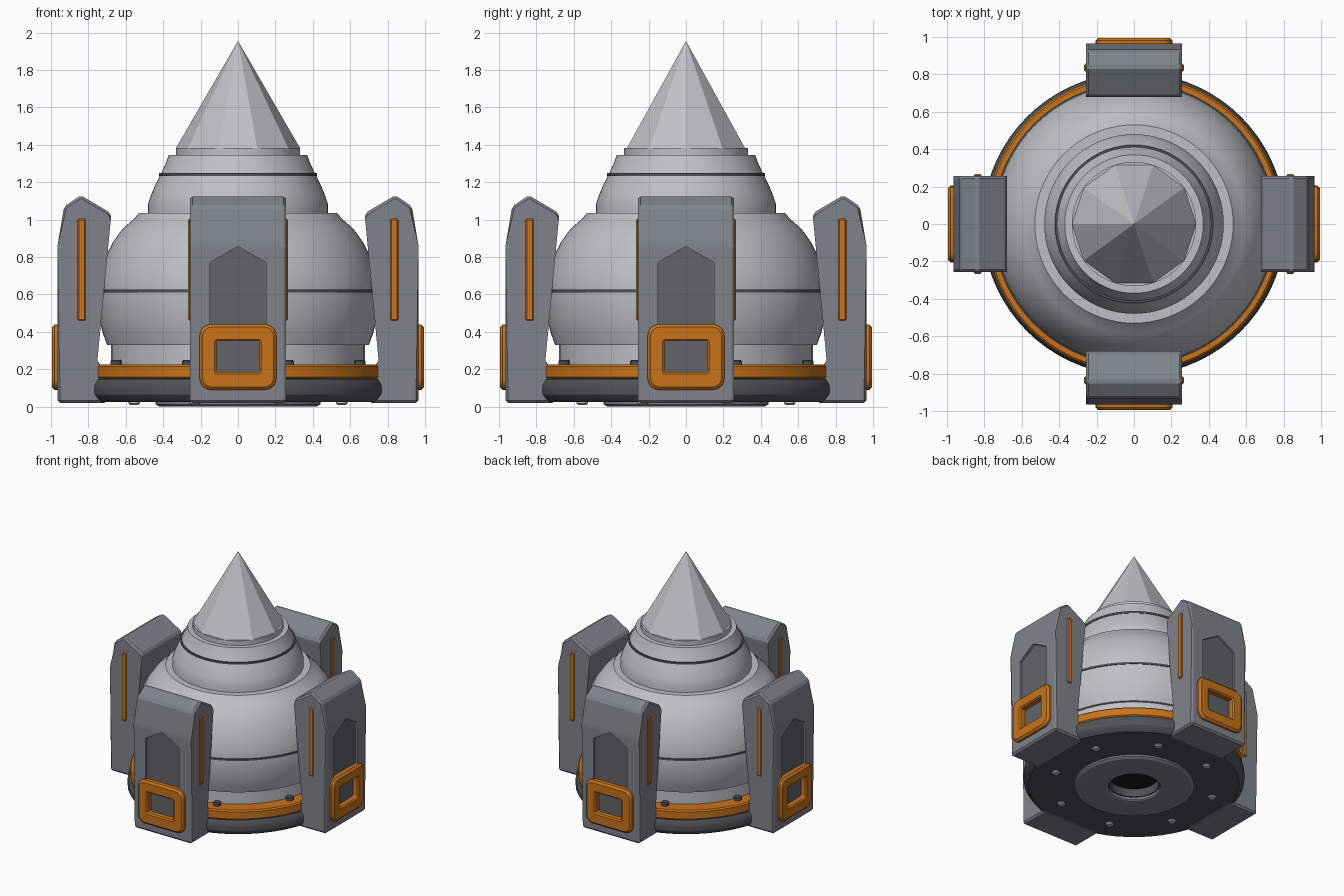
import bpy, bmesh
from math import sin, cos, pi, radians

if "Cube" in bpy.data.objects:
    bpy.data.objects.remove(bpy.data.objects["Cube"])


def material(name, rgb):
    m = bpy.data.materials.new(name)
    m.diffuse_color = (*rgb, 1)
    m.use_nodes = True
    m.node_tree.nodes["Principled BSDF"].inputs["Base Color"].default_value = m.diffuse_color
    return m


ORANGE = material("orange", (0.58, 0.17, 0.01))
LIGHT = material("light_grey", (0.52, 0.53, 0.55))
MID = material("mid_grey", (0.21, 0.23, 0.26))
PANEL = material("panel_grey", (0.12, 0.125, 0.135))
DARK = material("dark_grey", (0.08, 0.083, 0.09))
BLACK = material("black", (0.01, 0.01, 0.01))


def finish(name, bm, mat, smooth=30):
    bmesh.ops.recalc_face_normals(bm, faces=bm.faces)
    me = bpy.data.meshes.new(name)
    bm.to_mesh(me)
    bm.free()
    me.materials.append(mat)
    if smooth:
        me.shade_smooth()
        me.set_sharp_from_angle(angle=radians(smooth))
    ob = bpy.data.objects.new(name, me)
    bpy.context.collection.objects.link(ob)
    return ob


def loft(bm, loops, closed=False):
    """Join equal-length vertex loops with quads."""
    vs = [[bm.verts.new(p) for p in lp] for lp in loops]
    pairs = list(zip(vs, vs[1:])) + ([(vs[-1], vs[0])] if closed else [])
    for a, b in pairs:
        for i in range(len(a)):
            j = (i + 1) % len(a)
            bm.faces.new((a[i], a[j], b[j], b[i]))
    return vs


def lathe(name, profile, mat, seg=72, closed=False, smooth=30, at=(0, 0)):
    """Turn (radius, z) points about a vertical axis; open ends are capped."""
    bm = bmesh.new()
    vs = loft(bm, [[(at[0] + r * cos(2 * pi * i / seg), at[1] + r * sin(2 * pi * i / seg), z)
                    for i in range(seg)] for r, z in profile], closed)
    if not closed:
        bm.faces.new(vs[0])
        bm.faces.new(vs[-1])
    bmesh.ops.remove_doubles(bm, verts=bm.verts, dist=1e-5)
    return finish(name, bm, mat, smooth)


def prism(name, loop_a, loop_b, mat, bevel=0):
    """Solid between two matching outlines, with optional bevelled edges."""
    bm = bmesh.new()
    a, b = loft(bm, [loop_a, loop_b])
    bm.faces.new(a)
    bm.faces.new(b)
    if bevel:
        bmesh.ops.bevel(bm, geom=bm.edges[:], offset=bevel, segments=1, affect='EDGES')
    return finish(name, bm, mat, 0)


def around(ob):
    """Repeat a part built on +x at the other three quarters."""
    for k in (1, 2, 3):
        c = ob.copy()
        c.name = f"{ob.name}_{k + 1}"
        c.rotation_euler.z = k * pi / 2
        bpy.context.collection.objects.link(c)


# Base plate with bottom bore, and its underside ring
lathe("base_plate", [(0.18, 0.10), (0.18, 0.025), (0.77, 0.025), (0.79, 0.04), (0.808, 0.065),
                     (0.81, 0.09), (0.808, 0.12), (0.79, 0.148), (0.60, 0.155), (0.18, 0.155)],
      DARK, closed=True)
lathe("nozzle_ring", [(0.19, 0.03), (0.19, 0.006), (0.20, 0), (0.42, 0), (0.44, 0.012), (0.44, 0.03)],
      MID, closed=True)
lathe("nozzle_bore", [(0.185, 0.09), (0.185, 0.11)], BLACK)

# Orange collar and neck
lathe("orange_collar", [(0.60, 0.15), (0.785, 0.15), (0.793, 0.158), (0.793, 0.215),
                        (0.783, 0.225), (0.60, 0.225)], ORANGE, closed=True)
lathe("neck", [(0.68, 0.16), (0.68, 0.34)], LIGHT)

# Bulging main hull
lathe("main_hull", [(0.66, 0.33), (0.70, 0.33), (0.722, 0.39), (0.738, 0.45), (0.748, 0.52),
                    (0.752, 0.60), (0.745, 0.67), (0.729, 0.74), (0.703, 0.81), (0.668, 0.88),
                    (0.625, 0.94), (0.59, 0.975), (0.555, 1.005), (0.53, 1.035), (0.45, 1.035)], LIGHT)
lathe("hull_band", [(0.70, 0.61), (0.757, 0.61), (0.757, 0.625), (0.70, 0.625)], DARK, closed=True)

# Upper dome, its band and the seat of the nose
lathe("upper_dome", [(0.48, 1.02), (0.48, 1.085), (0.465, 1.13), (0.447, 1.175), (0.425, 1.22),
                     (0.41, 1.25), (0.387, 1.30), (0.37, 1.345)], LIGHT)
lathe("dome_band", [(0.38, 1.233), (0.423, 1.233), (0.423, 1.248), (0.38, 1.248)], DARK, closed=True)
lathe("nose_seat", [(0.332, 1.33), (0.332, 1.383)], LIGHT)

# Faceted nose cone
lathe("nose_cone", [(0.333, 1.38), (0, 1.955)], LIGHT, seg=10, smooth=0)

# Bolts above the collar and under the base
for i in range(8):
    a = pi / 8 + i * pi / 4
    lathe(f"collar_bolt_{i + 1}", [(0.03, 0.21), (0.03, 0.243), (0.023, 0.25)], DARK, 12,
          at=(0.705 * cos(a), 0.705 * sin(a)))
    lathe(f"base_bolt_{i + 1}", [(0.022, 0.01), (0.03, 0.017), (0.03, 0.04)], LIGHT, 12,
          at=(0.60 * cos(a), 0.60 * sin(a)))

# Fin with a recessed outer panel
side = [(0.70, 0.02), (0.965, 0.02), (0.965, 0.86), (0.93, 1.07), (0.84, 1.13),
        (0.68, 1.035), (0.68, 1.0), (0.767, 0.235), (0.715, 0.21)]
fin = prism("fin", [(x, -0.257, z) for x, z in side], [(x, 0.257, z) for x, z in side], MID, 0.014)
pent = [(-0.15, 0.12), (0.15, 0.12), (0.15, 0.77), (0, 0.857), (-0.15, 0.77)]
cutter = prism("panel_cutter", [(0.945, y, z) for y, z in pent], [(1.05, y, z) for y, z in pent], MID)
cutter.hide_render = True
cut = fin.modifiers.new("recess", 'BOOLEAN')
cut.operation, cut.object, cut.solver = 'DIFFERENCE', cutter, 'EXACT'
bpy.context.view_layer.update()
baked = bpy.data.meshes.new_from_object(fin.evaluated_get(bpy.context.evaluated_depsgraph_get()))
fin.modifiers.clear()
fin.data = baked
bpy.data.objects.remove(cutter)
around(fin)
around(prism("fin_panel", [(0.93, y, z) for y, z in pent], [(0.947, y, z) for y, z in pent], PANEL))

# Orange light strip showing on both fin sides
strip = [(0.815, 0.46), (0.857, 0.46), (0.857, 1.005), (0.815, 1.005)]
around(prism("fin_strip", [(x, -0.266, z) for x, z in strip], [(x, 0.266, z) for x, z in strip],
             ORANGE, 0.006))


def rounded(x, hw, z0, z1, r, n=5):
    pts = []
    for k, (sy, zc) in enumerate(((1, z1 - r), (-1, z1 - r), (-1, z0 + r), (1, z0 + r))):
        for i in range(n + 1):
            t = (k + i / n) * pi / 2
            pts.append((x, sy * (hw - r) + r * cos(t), zc + r * sin(t)))
    return pts


# Orange rounded frame on the outer fin face
bm = bmesh.new()
loft(bm, [rounded(0.945, 0.205, 0.09, 0.44, 0.06), rounded(0.98, 0.205, 0.09, 0.44, 0.06),
          rounded(0.995, 0.19, 0.105, 0.425, 0.05), rounded(0.995, 0.125, 0.175, 0.36, 0.014),
          rounded(0.985, 0.115, 0.185, 0.35, 0.008), rounded(0.945, 0.115, 0.185, 0.35, 0.008)], True)
around(finish("fin_frame", bm, ORANGE))
